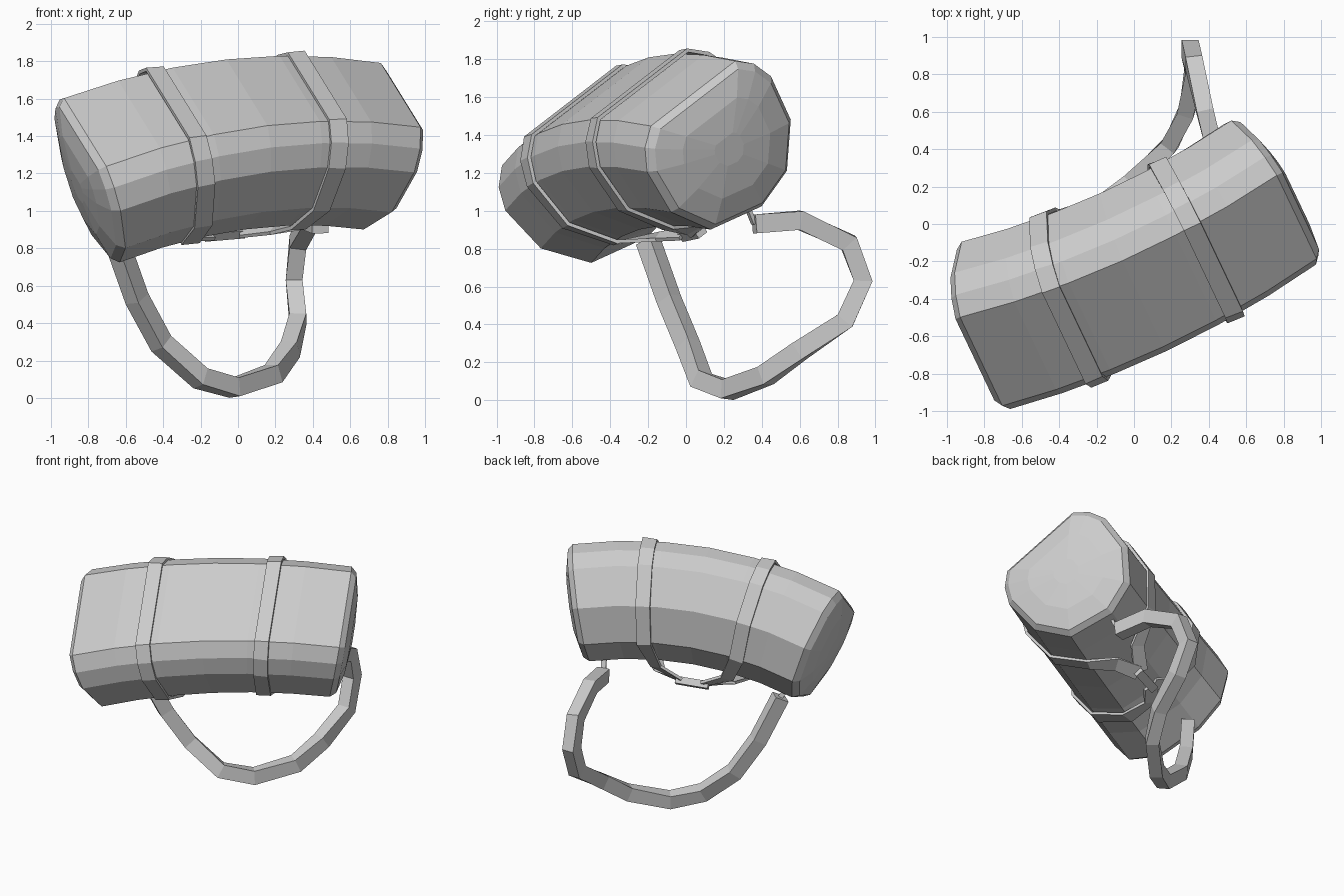
import bpy, bmesh, math
from mathutils import Vector

if "Cube" in bpy.data.objects:
    bpy.data.objects.remove(bpy.data.objects["Cube"])

# Bag frame: along the barrel, outward from the bend, across
A = Vector((0.923, 0.379, 0.079)).normalized()
U = Vector((0.158, -0.555, 0.818)).normalized()
W = A.cross(U) * -1
HALF, MID, TOP = 0.295, 0.012, 1.228
R = 0.83 / math.sin(HALF)

# Half profile (across, up), mirrored, with one ridge point underneath
half = [(0.31, 0.35), (0.40, 0.27), (0.455, 0.15), (0.44, -0.125), (0.28, -0.35)]
section = [(-w, h) for w, h in half] + [(0.05, -0.425)] + [(w, h) for w, h in reversed(half)]


def bag_point(phi, w, h, along=0):
    """Point on the bent barrel at angle phi."""
    t = phi / HALF
    wide = 1.0 - 0.03 * t
    a = MID + (R + h) * math.sin(phi) + along * math.cos(phi)
    u = TOP - R * (1 - math.cos(phi)) + h * math.cos(phi) - along * math.sin(phi)
    return A * a + U * u + W * (0.60 + 0.045 * t + w * wide)


def loft(name, rings):
    """Skin closed rings and cap both ends."""
    bm = bmesh.new()
    vs = [[bm.verts.new(p) for p in r] for r in rings]
    n = len(rings[0])
    for r, s in zip(vs, vs[1:]):
        for i in range(n):
            j = (i + 1) % n
            bm.faces.new((r[i], r[j], s[j], s[i]))
    bm.faces.new(vs[0])
    bm.faces.new(vs[-1])
    bmesh.ops.recalc_face_normals(bm, faces=bm.faces)
    me = bpy.data.meshes.new(name)
    bm.to_mesh(me)
    bm.free()
    ob = bpy.data.objects.new(name, me)
    bpy.context.collection.objects.link(ob)
    return ob


def ribbon(name, pts, dirs, width, thick):
    """Rectangular band along pts; dirs gives the flat direction at each point."""
    rings = []
    for i, p in enumerate(pts):
        d0 = (p - pts[max(i - 1, 0)]).normalized()
        d1 = (pts[min(i + 1, len(pts) - 1)] - p).normalized()
        t = (d0 + d1).normalized()
        b = (dirs[i] - t * dirs[i].dot(t)).normalized()
        n = t.cross(b)
        rings.append([p + b * x * width / 2 + n * y * thick / 2
                      for x, y in ((-1, -1), (1, -1), (1, 1), (-1, 1))])
    return loft(name, rings)


# Barrel body with softly domed ends
def ring(phi, scale=1.0, along=0):
    return [bag_point(phi, w * scale, h * scale, along) for w, h in section]


ends = [(0.92, 0.04), (0.6, 0.075), (0.2, 0.09)]
body = [ring(-HALF, s, -d) for s, d in reversed(ends)]
body += [ring(HALF * k / 3) for k in range(-3, 4)]
body += [ring(HALF, s, d) for s, d in ends]
loft("bag_body", body)

# Two straps around the barrel, running into the carry handle below
for side, label in ((-1, "left"), (1, "right")):
    phi = side * 0.37 / R
    order = [(-w, h) for w, h in reversed(half)] + half
    wrap = [bag_point(phi, w * 1.025, h * 1.03) for w, h in order]
    low = [A * (MID + side * 0.25) + U * 0.745, A * (MID + side * 0.09) + U * 0.70]
    front = [p + W * w for p, w in zip(low, (0.48, 0.55))]
    back = [p + W * w for p, w in zip(low, (0.67, 0.57))]
    pts = front[::-1] + wrap + back
    dirs = [W * side, A + W * side] + [A] * len(wrap) + [A - W * side, W * -side]
    ribbon(label + "_strap", pts, dirs, 0.10, 0.02)

# Carry handle grip
grip = [A * (MID + s * 0.115) + U * 0.69 + W * 0.555 for s in (-1, 1)]
ribbon("handle_grip", grip, [W, W], 0.06, 0.05)

# Hanging shoulder strap
path = [Vector(p) for p in (
    (-0.65, -0.20, 0.84), (-0.54, -0.09, 0.53), (-0.41, 0.01, 0.29), (-0.20, 0.08, 0.105),
    (-0.02, 0.22, 0.055), (0.19, 0.42, 0.13), (0.28, 0.60, 0.26), (0.32, 0.84, 0.42),
    (0.30, 0.935, 0.63), (0.32, 0.86, 0.83), (0.38, 0.60, 0.95), (0.44, 0.36, 0.93))]
across = [Vector((0.75, -0.65, 0.1)).lerp(Vector((1, 0, 0)), max(0, min(1, (i - 4) / 3)))
          for i in range(len(path))]
ribbon("shoulder_strap", path, across, 0.09, 0.10)

# Small clips joining the shoulder strap to the barrel ends
for name, p, q in (("left_clip", path[0], (-0.70, -0.24, 0.93)),
                   ("right_clip", path[-1], (0.46, 0.32, 1.03))):
    ribbon(name, [p, Vector(q)], [A, A], 0.035, 0.02)
